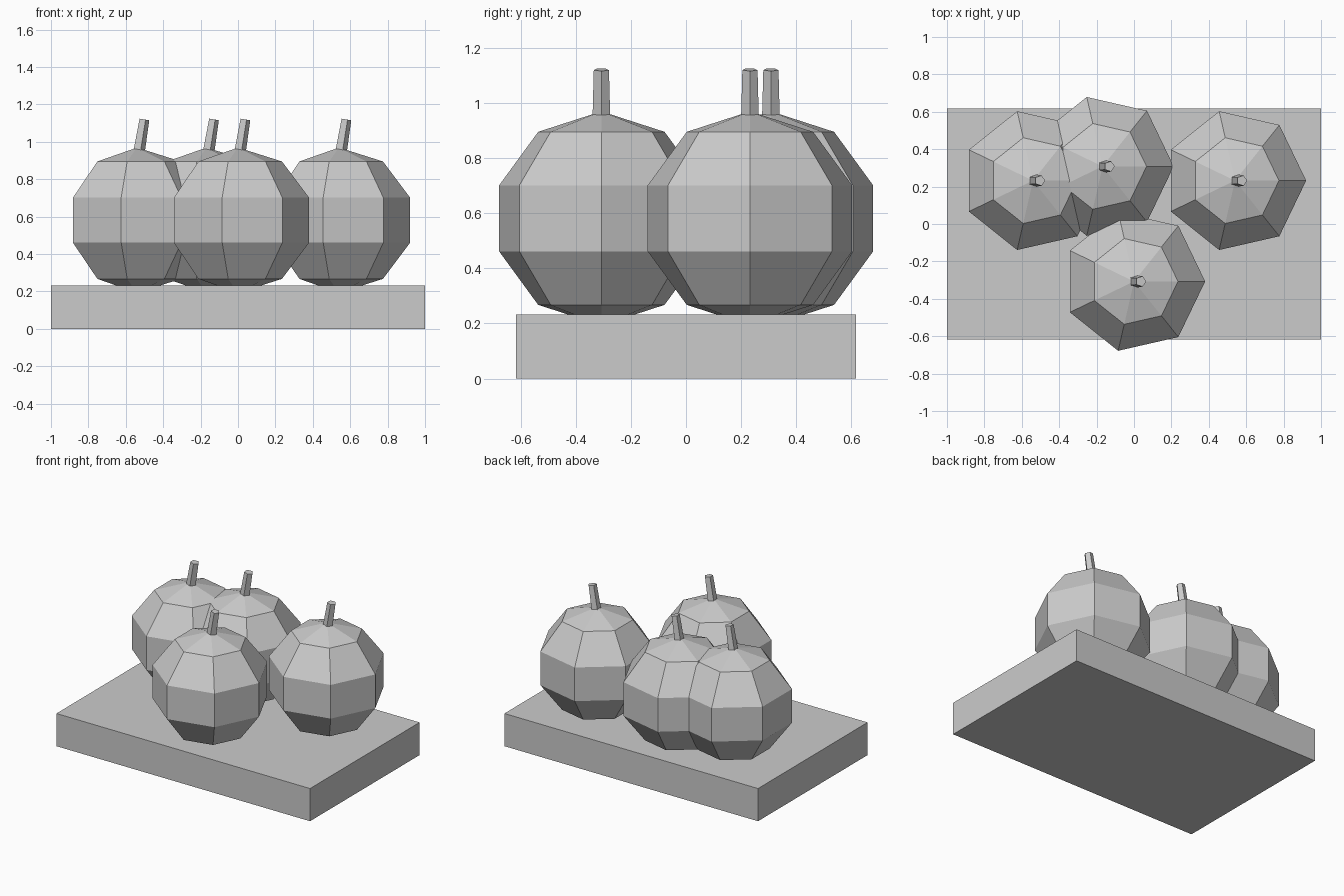
import bpy
import bmesh
from math import sin, cos, pi, tau
from mathutils import Vector

if "Cube" in bpy.data.objects:
    bpy.data.objects.remove(bpy.data.objects["Cube"], do_unlink=True)

grey = bpy.data.materials.new("plain grey")
grey.use_nodes = True
COLOUR = (0.6, 0.6, 0.6, 1)
grey.diffuse_color = COLOUR
grey.node_tree.nodes["Principled BSDF"].inputs["Base Color"].default_value = COLOUR


def finish(bm, name):
    """Turn a bmesh into a flat-shaded grey mesh."""
    bmesh.ops.recalc_face_normals(bm, faces=bm.faces)
    mesh = bpy.data.meshes.new(name)
    bm.to_mesh(mesh)
    bm.free()
    mesh.materials.append(grey)
    return mesh


def lathe(name, profile, sides):
    """Spin (radius, height) points about z, with a corner facing +x."""
    bm = bmesh.new()
    verts = [bm.verts.new((r, 0, z)) for r, z in profile]
    edges = [bm.edges.new(pair) for pair in zip(verts, verts[1:])]
    bmesh.ops.spin(bm, geom=verts + edges, axis=(0, 0, 1), cent=(0, 0, 0),
                   angle=tau, steps=sides, use_duplicate=False)
    bmesh.ops.remove_doubles(bm, verts=bm.verts, dist=0.0005)
    bmesh.ops.dissolve_degenerate(bm, edges=bm.edges, dist=0.0005)
    return finish(bm, name)


def place(name, mesh, location, tilt=0):
    obj = bpy.data.objects.new(name, mesh)
    obj.location = location
    obj.rotation_euler.y = tilt
    bpy.context.collection.objects.link(obj)
    return obj


# Rectangular base slab
PLATE_TOP = 0.233
bm = bmesh.new()
bmesh.ops.create_cube(bm, size=1)
bmesh.ops.scale(bm, vec=(2, 1.234, PLATE_TOP), verts=bm.verts)
place("base_slab", finish(bm, "base_slab"), (0, 0, PLATE_TOP / 2))

# Seven-sided gourd body, slightly squashed, and its tapered five-sided stem
RINGS = 5
body_profile = [(0.4 * sin(pi * i / RINGS), 0.388 * cos(pi * i / RINGS))
                for i in range(RINGS + 1)]
body = lathe("gourd_body", body_profile, 7)
stem = lathe("gourd_stem", [(0, 0), (0.035, 0), (0.029, 0.223), (0, 0.223)], 5)

# Four gourds, three at the back and one in front
spots = {
    "back_right": (-0.54, 0.232),
    "back_middle": (-0.168, 0.308),
    "back_left": (0.54, 0.232),
    "front": (0, -0.307),
}
for label, (x, y) in spots.items():
    centre = Vector((x, y, 0.581))
    place(label + "_gourd", body, centre)
    place(label + "_stem", stem, centre + Vector((0, 0, 0.319)), tilt=0.167)
